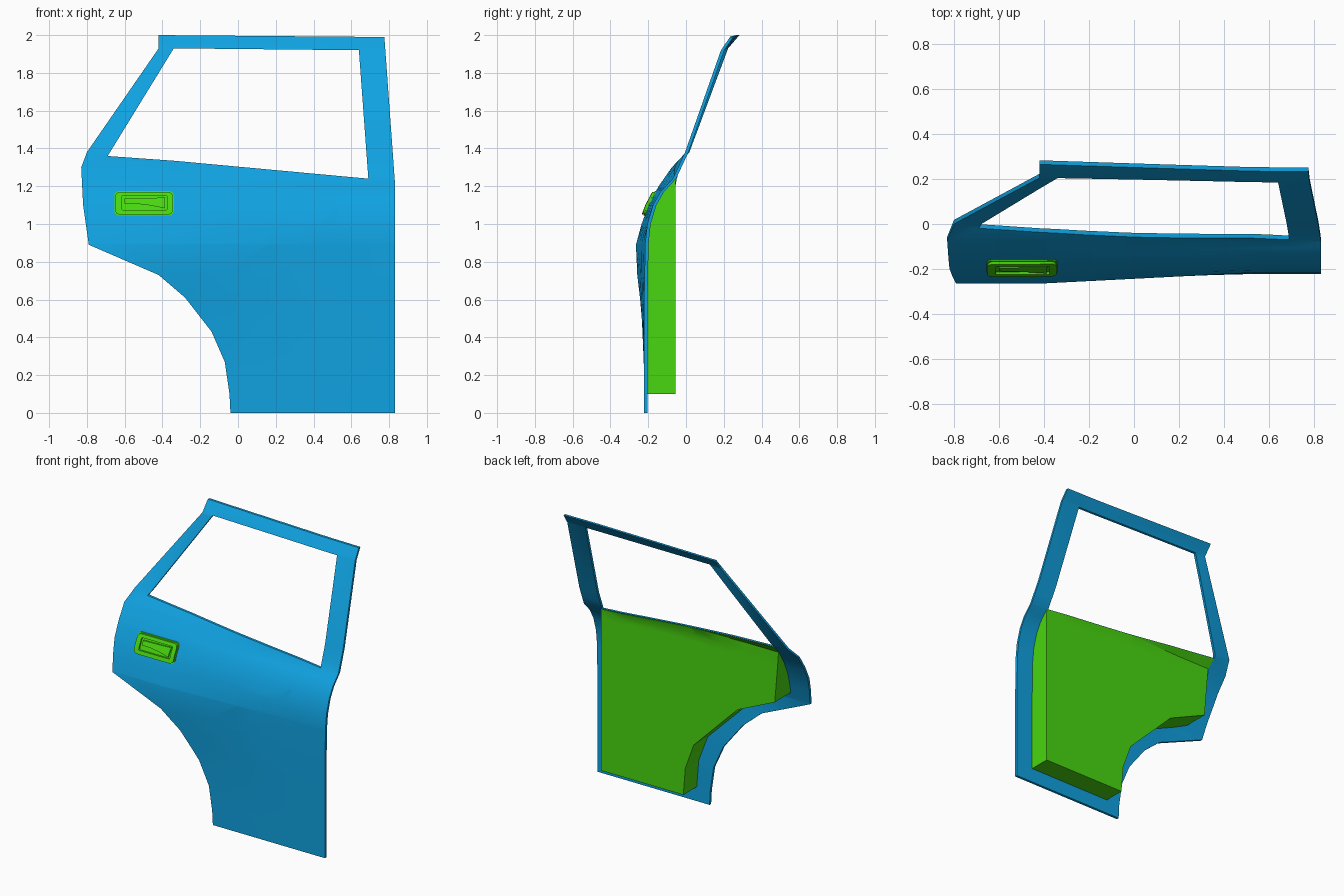
import bpy, bmesh, math

cube = bpy.data.objects.get("Cube")
if cube:
    bpy.data.objects.remove(cube, do_unlink=True)


def material(name, rgb):
    mat = bpy.data.materials.new(name)
    mat.use_nodes = True
    mat.diffuse_color = (*rgb, 1)
    mat.node_tree.nodes["Principled BSDF"].inputs["Base Color"].default_value = (*rgb, 1)
    return mat


blue = material("door blue", (0.005, 0.36, 0.75))
green = material("trim green", (0.065, 0.68, 0.005))

# Vertical sections (z, y) of the outer skin: flared arch end and straight end
ARCH_SECTION = [(0, -.222), (.25, -.224), (.5, -.238), (.73, -.258), (.89, -.265),
                (1.0, -.235), (1.1, -.198), (1.2, -.145), (1.3, -.075), (1.38, 0),
                (1.93, .205), (2, .265)]
STRAIGHT_SECTION = [(0, -.222), (.6, -.222), (.9, -.216), (1.0, -.205), (1.1, -.175),
                    (1.17, -.135), (1.24, -.07), (1.38, -.005), (1.92, .185), (2, .24)]


def lookup(section, z):
    for (z0, y0), (z1, y1) in zip(section, section[1:]):
        if z <= z1:
            return y0 + (y1 - y0) * (z - z0) / (z1 - z0)
    return section[-1][1]


def skin(x, z):
    """Depth of the curved door skin."""
    t = min(1, max(0, (x + .42) / .95))
    return lookup(ARCH_SECTION, z) * (1 - t) + lookup(STRAIGHT_SECTION, z) * t


def offset(d):
    return lambda x, z: skin(x, z) + d


def slab(name, loops, front, back, mat):
    """Fill x-z outlines (later loops are holes), curve the front, close the back."""
    bm = bmesh.new()
    for loop in loops:
        vs = [bm.verts.new((x, 0, z)) for x, z in loop]
        for a, b in zip(vs, vs[1:] + vs[:1]):
            bm.edges.new((a, b))
    bmesh.ops.triangle_fill(bm, edges=bm.edges[:], use_beauty=True, normal=(0, -1, 0))
    # Cut along the section levels so that the sheet can bend
    levels = {z for z, y in ARCH_SECTION + STRAIGHT_SECTION}
    cuts = [((0, 0, z), (0, 0, 1)) for z in levels]
    cuts += [((-.42 + .19 * i, 0, 0), (1, 0, 0)) for i in range(6)]
    for co, no in cuts:
        bmesh.ops.bisect_plane(bm, geom=bm.verts[:] + bm.edges[:] + bm.faces[:],
                               dist=1e-5, plane_co=co, plane_no=no)
    faces = bm.faces[:]
    verts = bm.verts[:]
    border = [e for e in bm.edges if len(e.link_faces) == 1]
    twin = {v: bm.verts.new(v.co) for v in verts}
    for f in faces:
        bm.faces.new([twin[v] for v in reversed(f.verts)])
    for e in border:
        a, b = e.verts
        bm.faces.new((a, b, twin[b], twin[a]))
    for v in verts:
        x, z = v.co.x, v.co.z
        v.co.y = front(x, z)
        twin[v].co.y = back(x, z)
    bmesh.ops.recalc_face_normals(bm, faces=bm.faces[:])
    mesh = bpy.data.meshes.new(name)
    bm.to_mesh(mesh)
    bm.free()
    mesh.materials.append(mat)
    obj = bpy.data.objects.new(name, mesh)
    bpy.context.collection.objects.link(obj)
    bpy.ops.object.select_all(action='DESELECT')
    obj.select_set(True)
    bpy.context.view_layer.objects.active = obj
    bpy.ops.object.shade_smooth_by_angle(angle=math.radians(25))
    return obj


def rounded_rect(x0, x1, z0, z1, r, steps=4):
    pts = []
    corners = [(x1 - r, z1 - r), (x0 + r, z1 - r), (x0 + r, z0 + r), (x1 - r, z0 + r)]
    for k, (cx, cz) in enumerate(corners):
        for i in range(steps + 1):
            a = math.pi / 2 * (k + i / steps)
            pts.append((cx + r * math.cos(a), cz + r * math.sin(a)))
    return pts


# Door shell with wheel arch cutout and window opening
outline = [(-.04, 0), (.83, 0), (.83, 1.23), (.775, 1.99), (-.42, 2), (-.42, 1.93),
           (-.8, 1.38), (-.83, 1.3), (-.82, 1.1), (-.79, .89), (-.42, .73),
           (-.28, .61), (-.14, .43), (-.07, .27), (-.045, .1)]
window = [(-.69, 1.36), (-.34, 1.335), (.69, 1.24), (.64, 1.92), (-.34, 1.93)]
slab("door_shell", [outline, window], skin, offset(.018), blue)

# Inner trim panel, flat on the cabin side
panel = [(.06, .1), (.7, .1), (.7, 1.235), (-.34, 1.332), (-.685, 1.355),
         (-.65, .94), (-.36, .81), (-.02, .47), (.045, .29)]
slab("inner_panel", [panel], offset(.012),
     lambda x, z: max(-.056, skin(x, z) + .021), green)

# Recessed handle: back plate, raised rim and pull lever
slab("handle_plate", [rounded_rect(-.655, -.34, 1.045, 1.175, .025)],
     offset(-.006), offset(.006), green)
slab("handle_rim", [rounded_rect(-.65, -.345, 1.05, 1.17, .025),
                    rounded_rect(-.615, -.375, 1.075, 1.15, .006)],
     offset(-.018), offset(0), green)
lever = [(-.6, 1.135), (-.6, 1.108), (-.53, 1.106), (-.46, 1.098), (-.39, 1.083), (-.385, 1.14)]
slab("handle_lever", [lever], offset(-.016), offset(0), green)
